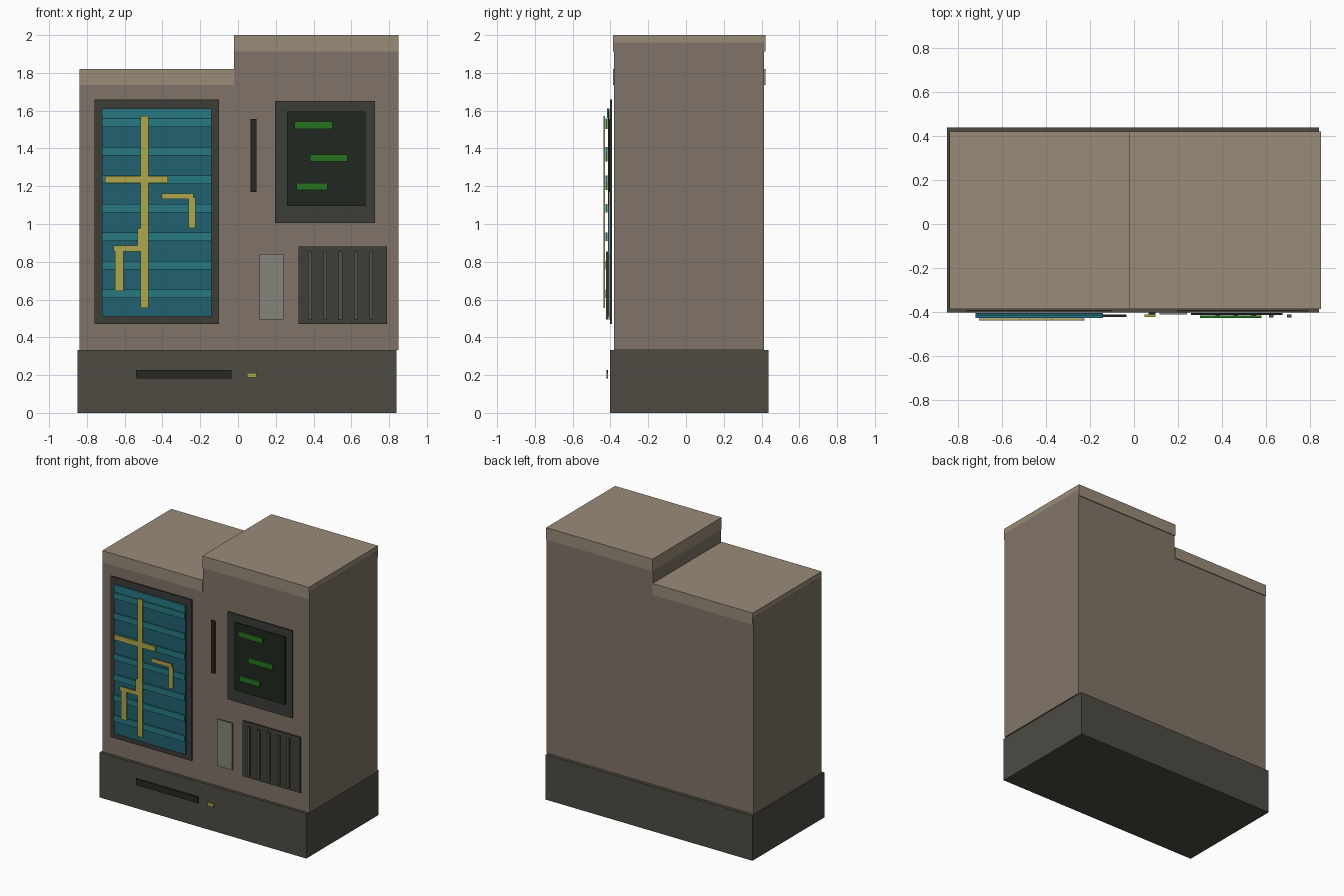
import bpy


def material(name, r, g, b):
    m = bpy.data.materials.new(name)
    m.diffuse_color = (r, g, b, 1)
    return m


TAUPE = material("taupe", 0.22, 0.175, 0.14)
TAN = material("tan", 0.32, 0.26, 0.19)
DARK = material("dark_base", 0.075, 0.07, 0.055)
FRAME = material("frame_grey", 0.045, 0.045, 0.04)
BLACK = material("near_black", 0.02, 0.02, 0.017)
SCREEN = material("screen_black", 0.015, 0.02, 0.014)
GLASS = material("teal_glass", 0.015, 0.12, 0.16)
SLAT = material("teal_slat", 0.02, 0.19, 0.22)
YELLOW = material("yellow", 0.42, 0.39, 0.07)
GREEN = material("green", 0.02, 0.17, 0.015)
PALE = material("pale_grey", 0.24, 0.23, 0.2)
VENT = material("vent_grey", 0.05, 0.05, 0.04)
RIB = material("vent_rib", 0.08, 0.085, 0.065)


def box(name, x, y, z, mat):
    """Box from (min, max) ranges."""
    bpy.ops.mesh.primitive_cube_add(size=1)
    o = bpy.context.object
    o.name = name
    for v in o.data.vertices:
        for i, (lo, hi) in enumerate((x, y, z)):
            v.co[i] = lo if v.co[i] < 0 else hi
    o.data.materials.append(mat)
    return o


# y ranges of the thin layered front plates
L1 = (-0.402, -0.391)
L2 = (-0.414, -0.404)
L3 = (-0.426, -0.416)
L4 = (-0.438, -0.429)

# Cabinet: plinth, two-height body, caps
box("base_plinth", (-0.85, 0.84), (-0.402, 0.438), (0, 0.332), DARK)
box("body_left", (-0.84, -0.02), (-0.381, 0.414), (0.332, 1.78), TAUPE)
box("body_right", (-0.02, 0.85), (-0.381, 0.414), (0.332, 1.96), TAUPE)
box("cap_left", (-0.839, -0.021), (-0.386, 0.42), (1.735, 1.82), TAN)
box("cap_right", (-0.021, 0.849), (-0.386, 0.42), (1.912, 2.0), TAN)

# Left window with slats
box("window_frame", (-0.76, -0.10), L1, (0.47, 1.658), FRAME)
box("window_glass", (-0.72, -0.14), L2, (0.51, 1.612), GLASS)
box("window_top_slat", (-0.72, -0.14), (-0.418, -0.41), (1.56, 1.612), SLAT)
for i in range(7):
    z = 0.63 + 0.151 * i
    box(f"window_slat_{i + 1}", (-0.72, -0.14), L3, (z - 0.022, z + 0.022), SLAT)

# Yellow branching ornament
for name, x, z in [
    ("trunk", (-0.515, -0.475), (0.555, 1.572)),
    ("crossbar", (-0.705, -0.37), (1.217, 1.255)),
    ("right_arm", (-0.405, -0.235), (1.133, 1.162)),
    ("right_drop", (-0.263, -0.225), (0.98, 1.14)),
    ("left_arm", (-0.66, -0.51), (0.855, 0.885)),
    ("left_drop", (-0.65, -0.606), (0.645, 0.86)),
    ("left_joint", (-0.532, -0.51), (0.88, 0.975)),
]:
    box("ornament_" + name, x, L4, z, YELLOW)

# Handle slot and display
box("door_handle", (0.066, 0.097), (-0.412, -0.401), (1.17, 1.557), BLACK)
box("screen_frame", (0.195, 0.725), L1, (1.005, 1.65), FRAME)
box("screen", (0.26, 0.675), L2, (1.095, 1.595), SCREEN)
for i, (x, z) in enumerate([((0.30, 0.50), 1.523), ((0.38, 0.58), 1.35), ((0.31, 0.475), 1.198)]):
    box(f"screen_bar_{i + 1}", x, L3, (z - 0.019, z + 0.019), GREEN)

# Pale panel and vent with ribs
box("pale_panel", (0.115, 0.24), (-0.41, -0.4), (0.495, 0.84), PALE)
box("vent_panel", (0.32, 0.79), L1, (0.47, 0.88), VENT)
for i in range(5):
    x = 0.381 + 0.081 * i
    box(f"vent_rib_{i + 1}", (x - 0.01, x + 0.01), (-0.424, -0.412), (0.495, 0.855), RIB)

# Base slot and small light
box("base_slot", (-0.54, -0.035), (-0.422, -0.412), (0.182, 0.227), BLACK)
box("base_light", (0.048, 0.097), (-0.422, -0.412), (0.187, 0.211), YELLOW)
